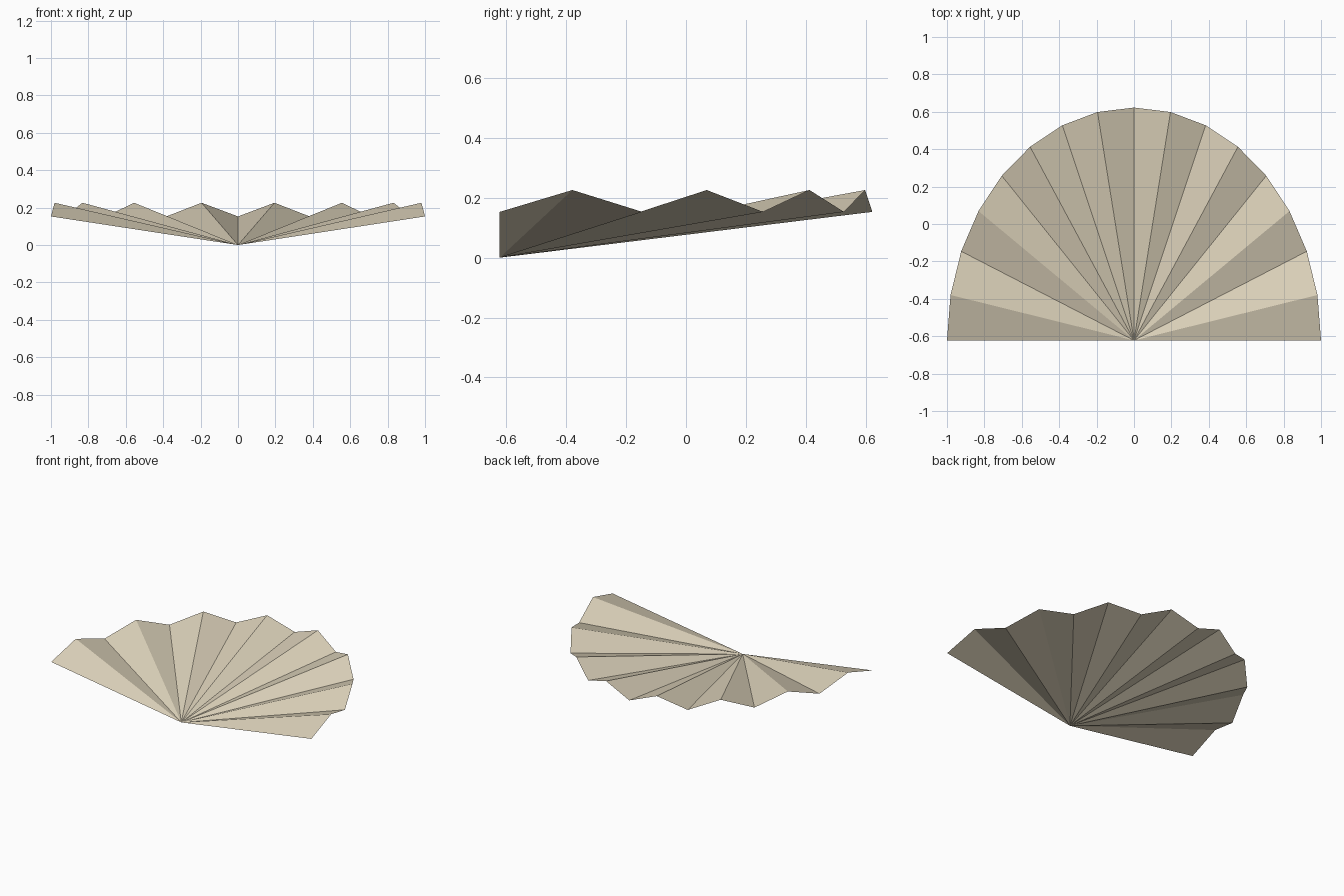
import bpy
import bmesh
from math import cos, sin, pi

cube = bpy.data.objects.get("Cube")
if cube:
    bpy.data.objects.remove(cube, do_unlink=True)

# Sand coloured paper
COLOUR = (0.73, 0.655, 0.50, 1.0)
paper = bpy.data.materials.new("sand_paper")
paper.use_nodes = True
paper.diffuse_color = COLOUR
paper.node_tree.nodes["Principled BSDF"].inputs["Base Color"].default_value = COLOUR

# Pleated half-ellipse: folds alternate between valley and ridge heights
PLEATS = 16
DEPTH = 1.245
VALLEY, RIDGE = 0.153, 0.226

bm = bmesh.new()
pivot = bm.verts.new((0, -DEPTH / 2, 0))
rim = []
for i in range(PLEATS + 1):
    a = pi * i / PLEATS
    z = RIDGE if i % 2 else VALLEY
    rim.append(bm.verts.new((cos(a), DEPTH * (sin(a) - 0.5), z)))

# One flat triangle per pleat, facing up
for start, end in zip(rim, rim[1:]):
    bm.faces.new((pivot, start, end))

mesh = bpy.data.meshes.new("pleated_fan")
bm.to_mesh(mesh)
bm.free()
mesh.materials.append(paper)
fan = bpy.data.objects.new("pleated_fan", mesh)
bpy.context.collection.objects.link(fan)
